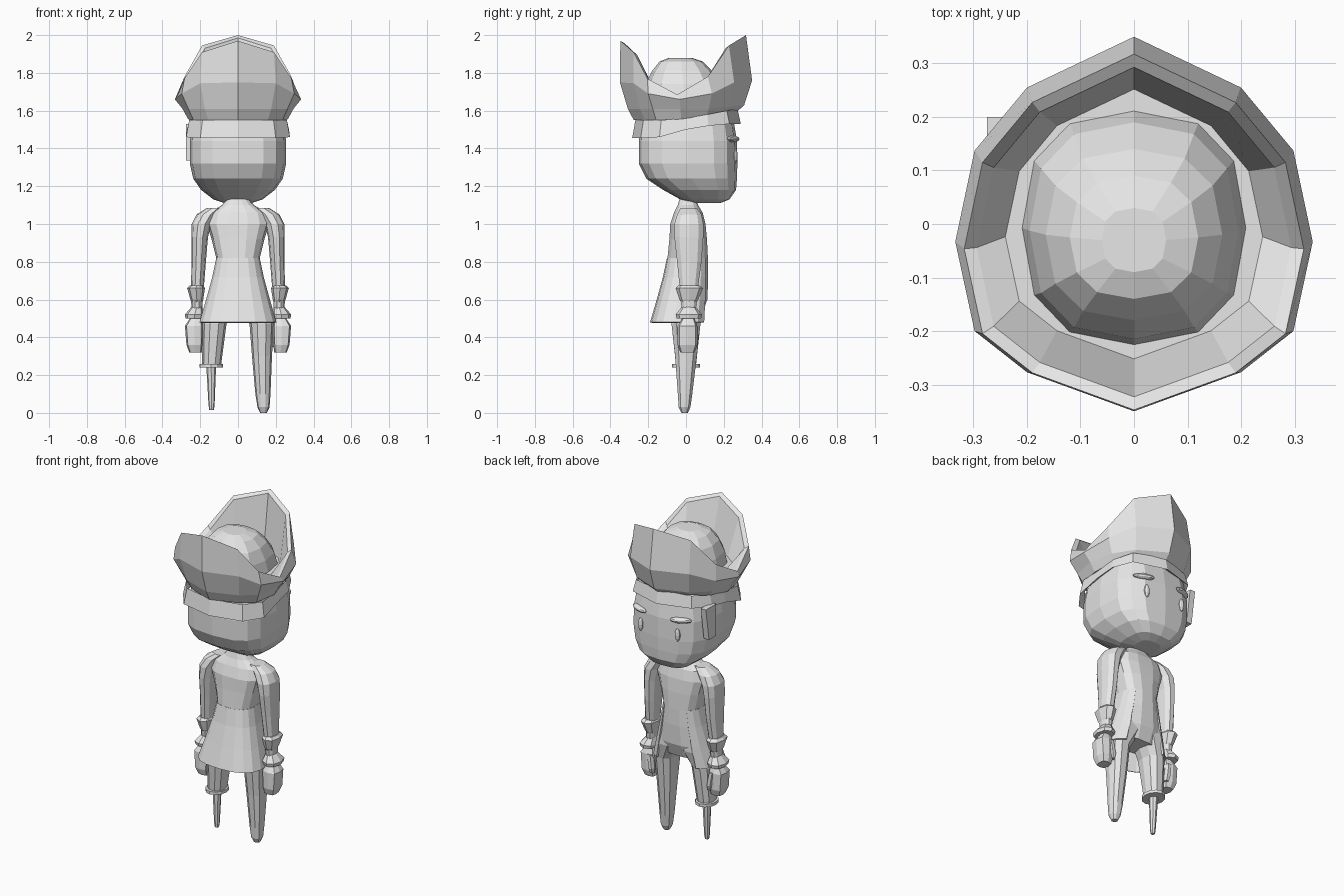
import bpy
import bmesh
from math import sin, cos, radians, copysign
from mathutils import Matrix, Vector

cube = bpy.data.objects.get("Cube")
if cube:
    bpy.data.objects.remove(cube, do_unlink=True)

grey = bpy.data.materials.new("plain_grey")
grey.use_nodes = True
grey.diffuse_color = (0.8, 0.8, 0.8, 1)
shader = next(n for n in grey.node_tree.nodes if n.type == "BSDF_PRINCIPLED")
shader.inputs["Base Color"].default_value = grey.diffuse_color


def finish(name, bm):
    """Turn a bmesh into a named, flat-shaded object."""
    bmesh.ops.recalc_face_normals(bm, faces=bm.faces)
    mesh = bpy.data.meshes.new(name)
    bm.to_mesh(mesh)
    bm.free()
    mesh.materials.append(grey)
    obj = bpy.data.objects.new(name, mesh)
    bpy.context.scene.collection.objects.link(obj)
    return obj


def skin(name, rings, closed=True, caps=True):
    """Bridge rings that all have the same number of points."""
    bm = bmesh.new()
    rows = [[bm.verts.new(p) for p in ring] for ring in rings]
    count = len(rows[0])
    for low, high in zip(rows, rows[1:]):
        for i in range(count if closed else count - 1):
            j = (i + 1) % count
            bm.faces.new((low[i], low[j], high[j], high[i]))
    if closed and caps:
        bm.faces.new(rows[0])
        bm.faces.new(rows[-1])
    return finish(name, bm)


def oval(z, cx, half, back, front, sides, power, start=0, sweep=360):
    """Rounded-square section between y = back and y = front."""
    steps = sides if sweep == 360 else sides + 1
    points = []
    for i in range(steps):
        a = radians(start + sweep * i / sides)
        x = copysign(abs(cos(a)) ** (2 / power), cos(a))
        y = copysign(abs(sin(a)) ** (2 / power), sin(a))
        points.append(Vector((cx + half * x, (back + front) / 2 + (front - back) / 2 * y, z)))
    return points


def loft(name, sections, sides=10, power=2.3, side=1):
    """Each section is (z, centre x, half width, back y, front y)."""
    return skin(name, [oval(z, side * cx, w, b, f, sides, power)
                       for z, cx, w, b, f in sections])


def hoop(plan, scale, heights, shift=0):
    """Mirror a half plan (face side to rear) into a full hoop."""
    half = [Vector((x * scale, y * scale + shift, z)) for (x, y), z in zip(plan, heights)]
    return half + [Vector((-p.x, p.y, p.z)) for p in half[-2:0:-1]]


def blob(name, place, size, turn=0):
    bm = bmesh.new()
    bmesh.ops.create_uvsphere(bm, u_segments=10, v_segments=6, radius=1)
    matrix = Matrix.Translation(place) @ Matrix.Rotation(radians(turn), 4, "Z")
    bmesh.ops.transform(bm, matrix=matrix @ Matrix.Diagonal((*size, 1)), verts=bm.verts)
    return finish(name, bm)


# Head, narrowing to the chin
loft("head", [
    (1.11, 0, .07, .05, .18),
    (1.13, 0, .13, -.03, .23),
    (1.18, 0, .195, -.12, .265),
    (1.24, 0, .237, -.21, .27),
    (1.32, 0, .255, -.25, .272),
    (1.44, 0, .255, -.25, .27),
    (1.56, 0, .235, -.23, .25),
], sides=16, power=3)

# Eyes and brows
for label, s in (("left", 1), ("right", -1)):
    blob(label + "_eye", (s * .125, .26, 1.36), (.017, .014, .04))
    blob(label + "_brow", (s * .14, .25, 1.45), (.065, .024, .017), -25 * s)

# Head cloth under the hat
cloth = [(0, .29), (.2, .23), (.26, .12), (.27, 0), (.275, -.14), (.2, -.24), (0, -.285)]
skin("head_cloth", [
    hoop(cloth, .9, (1.55, 1.55, 1.54, 1.52, 1.49, 1.48, 1.48)),
    hoop(cloth, 1, (1.53, 1.53, 1.52, 1.5, 1.46, 1.455, 1.455)),
    hoop(cloth, .94, (1.61, 1.6, 1.58, 1.56, 1.55, 1.55, 1.55)),
], caps=False)

# Cloth end hanging beside the face
skin("cloth_end", [
    [Vector((x, y, z)) for x, y in ((-.275, y0), (-.275, y1), (-.24, y1), (-.24, y0))]
    for z, y0, y1 in ((1.335, .1, .17), (1.53, .1, .2))
])

# Hat brim folded up into a tall face-side flap and a rear flap
brim = [(0, .35), (.2, .255), (.298, .137), (.334, -.033), (.298, -.2), (.2, -.277), (0, -.35)]
rim = (2, 1.945, 1.78, 1.685, 1.77, 1.91, 1.97)
skin("hat_brim", [
    hoop(brim, .79, (1.6, 1.59, 1.575, 1.555, 1.55, 1.55, 1.55)),
    hoop(brim, .88, (1.63, 1.62, 1.61, 1.61, 1.61, 1.61, 1.61)),
    hoop(brim, 1, (1.76, 1.75, 1.69, 1.66, 1.69, 1.745, 1.75)),
    hoop(brim, .95, rim, -.015),
    hoop(brim, .88, [z - .015 for z in rim], -.015),
    hoop(brim, .72, [1.67] * len(brim)),
])

# Rounded hat crown
loft("hat_crown", [
    (1.64, 0, .215, -.23, .22),
    (1.74, 0, .195, -.215, .19),
    (1.81, 0, .165, -.18, .14),
    (1.86, 0, .12, -.14, .09),
    (1.88, 0, .06, -.09, .03),
], sides=12, power=2.5)

# Coat body and neck
loft("coat_body", [
    (.52, 0, .125, -.06, .085),
    (.6, 0, .145, -.09, .115),
    (.72, 0, .125, -.11, .12),
    (.82, 0, .115, -.1, .118),
    (.92, 0, .14, -.09, .113),
    (1.0, 0, .165, -.085, .105),
    (1.06, 0, .15, -.065, .09),
    (1.1, 0, .085, -.045, .065),
    (1.15, 0, .04, -.03, .05),
], sides=14, power=2.6)

# Coat skirt, open on the face side
skirt = skin("coat_skirt", [
    oval(z, 0, w, b, f, 14, 2.6, start=125, sweep=290)
    for z, w, b, f in ((.82, .116, -.101, .119), (.72, .137, -.122, .122),
                       (.6, .17, -.155, .122), (.48, .205, -.19, .118))
], closed=False)
thick = skirt.modifiers.new("thickness", "SOLIDIFY")
thick.thickness = .01

# Arms, cuffs and hands
for label, s in (("left", 1), ("right", -1)):
    loft(label + "_arm", [
        (.5, .22, .026, -.02, .05),
        (.66, .215, .034, -.035, .065),
        (.8, .208, .038, -.05, .085),
        (.93, .203, .044, -.065, .095),
        (1.0, .193, .052, -.065, .095),
        (1.05, .165, .055, -.05, .085),
        (1.085, .12, .045, -.03, .06),
    ], side=s)
    loft(label + "_cuff", [
        (.5, .23, .048, -.05, .08),
        (.52, .23, .052, -.055, .085),
        (.57, .215, .024, -.015, .045),
        (.6, .218, .034, -.035, .065),
        (.66, .222, .047, -.055, .09),
        (.675, .22, .036, -.04, .07),
    ], sides=8, side=s)
    loft(label + "_hand", [
        (.32, .225, .033, -.03, .045),
        (.36, .23, .043, -.045, .06),
        (.46, .232, .049, -.045, .06),
        (.5, .225, .03, -.02, .045),
    ], sides=8, power=3.5, side=s)
    loft(label + "_thumb", [
        (.35, .195, .014, .03, .06),
        (.38, .198, .019, .025, .07),
        (.46, .21, .018, .02, .065),
    ], sides=6, side=s)

# Full leg and the short trouser leg above the peg
upper = [(.66, .07, .065, -.06, .1), (.57, .085, .08, -.075, .105), (.47, .125, .064, -.08, .08)]
loft("left_leg", upper + [
    (.3, .127, .053, -.06, .06),
    (.1, .132, .04, -.045, .035),
    (.03, .135, .032, -.04, .025),
    (.005, .135, .018, -.025, .01),
], side=1)
loft("right_trouser_leg", upper + [(.25, .14, .05, -.055, .055)], side=-1)

# Wooden peg with its collar
loft("peg_collar", [(z, .142, .062, -.073, .073) for z in (.24, .258)], sides=12, power=2, side=-1)
loft("peg", [
    (.25, .142, .026, -.026, .026),
    (.04, .14, .016, -.02, .012),
    (.015, .14, .012, -.016, .008),
], sides=8, power=2, side=-1)

# Rest the lowest foot on the floor
bpy.context.view_layer.update()
foot = bpy.data.objects["left_leg"].data
lowest = min(v.co.z for v in foot.vertices)
for vertex in foot.vertices:
    if vertex.co.z == lowest:
        vertex.co.z = 0
